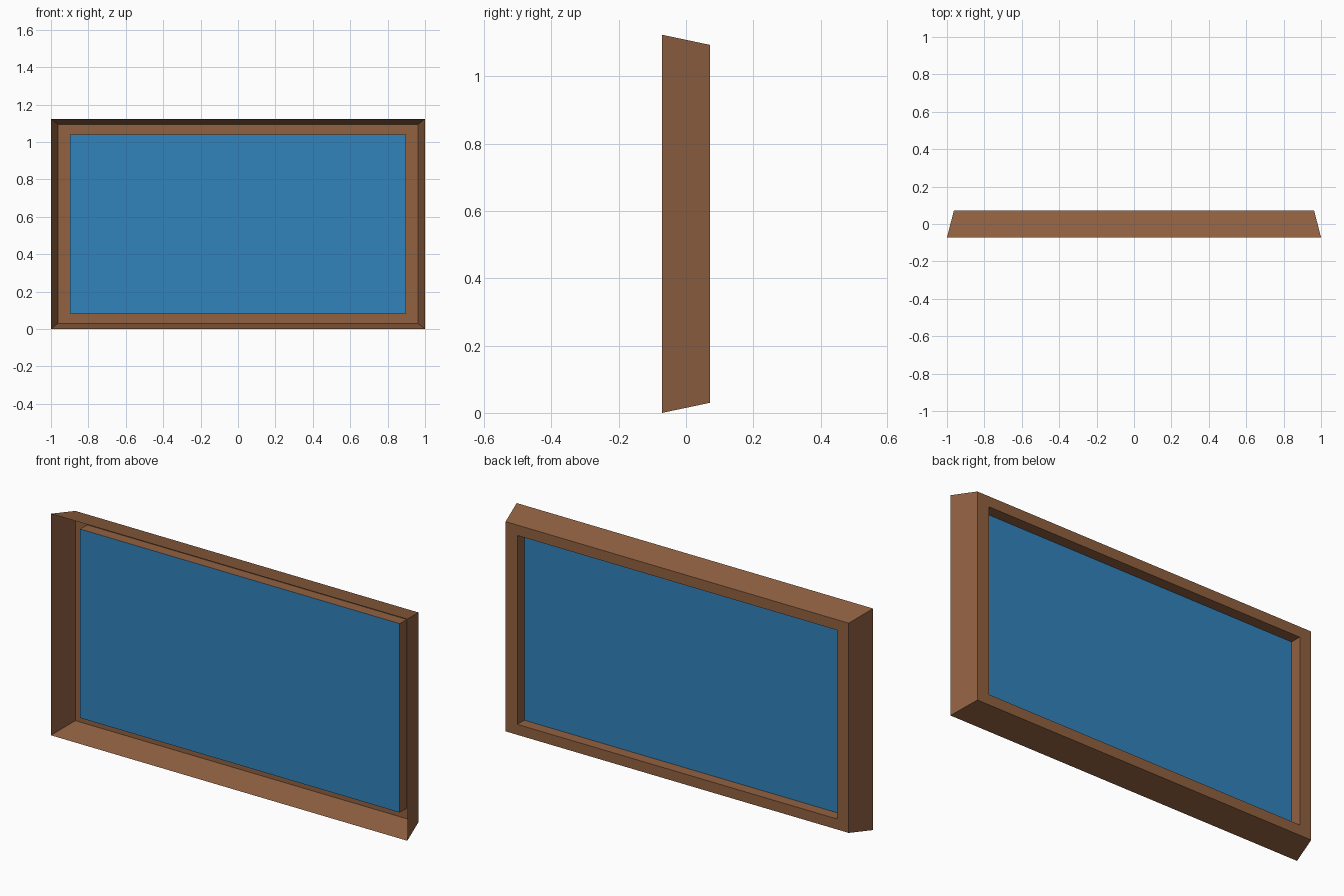
import bpy, bmesh

if "Cube" in bpy.data.objects:
    bpy.data.objects.remove(bpy.data.objects["Cube"])

H = 1.124      # overall height
CZ = H / 2


def material(name, rgb):
    m = bpy.data.materials.new(name)
    m.diffuse_color = (*rgb, 1)
    m.use_nodes = True
    m.node_tree.nodes["Principled BSDF"].inputs["Base Color"].default_value = m.diffuse_color
    return m


def ring(bm, hx, hz, y):
    """Four corners of a rectangle facing along y."""
    return [bm.verts.new((sx * hx, y, CZ + sz * hz))
            for sx, sz in ((-1, -1), (1, -1), (1, 1), (-1, 1))]


def finish(bm, name, mat):
    me = bpy.data.meshes.new(name)
    bm.to_mesh(me)
    bm.free()
    ob = bpy.data.objects.new(name, me)
    me.materials.append(mat)
    bpy.context.collection.objects.link(ob)
    return ob


wood = material("brown_wood", (0.283, 0.120, 0.053))
blue = material("blue_panel", (0.031, 0.227, 0.503))

# Frame: thin tapered shell open at the front, flat back border, recess wall
FRONT, BACK, RECESS = -0.071, 0.071, 0.015
bm = bmesh.new()
rings = [ring(bm, 1.0, CZ, FRONT),
         ring(bm, 0.963, 0.532, BACK),
         ring(bm, 0.897, 0.479, BACK),
         ring(bm, 0.897, 0.479, RECESS)]
for a, b in zip(rings, rings[1:]):
    for i in range(4):
        j = (i + 1) % 4
        bm.faces.new((a[i], a[j], b[j], b[i]))
finish(bm, "frame", wood)

# Panel closing the recess, facing the back
bm = bmesh.new()
bm.faces.new(reversed(ring(bm, 0.897, 0.479, RECESS)))
finish(bm, "panel", blue)
